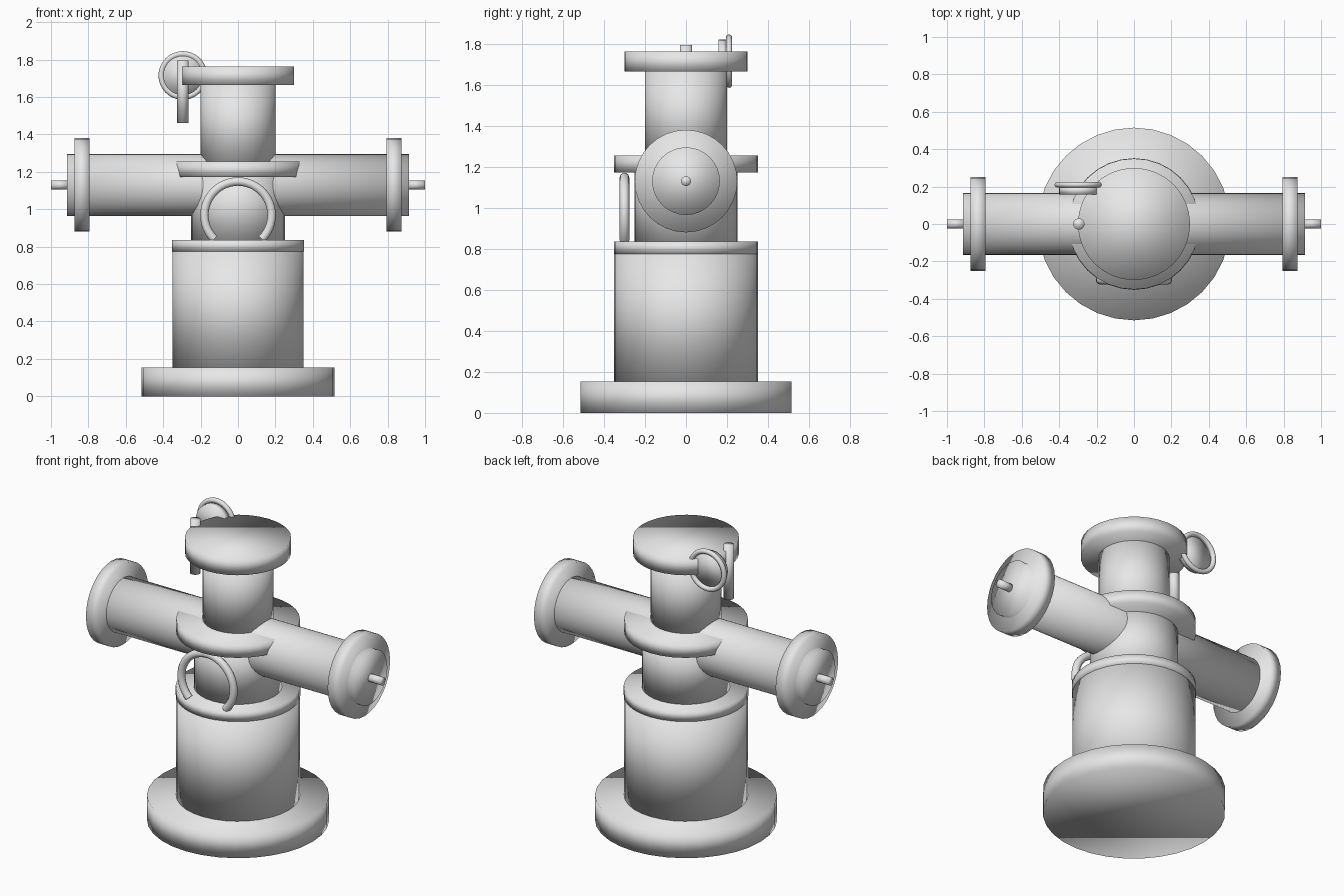
import bpy
import math

if "Cube" in bpy.data.objects:
    bpy.data.objects.remove(bpy.data.objects["Cube"], do_unlink=True)

GREY = (0.8, 0.8, 0.8, 1)
grey = bpy.data.materials.new("plain grey")
grey.use_nodes = True
grey.diffuse_color = GREY
grey.node_tree.nodes["Principled BSDF"].inputs["Base Color"].default_value = GREY


def finish(name):
    """Name, colour and smooth the newest object."""
    obj = bpy.context.object
    obj.name = name
    obj.data.materials.append(grey)
    bpy.ops.object.shade_smooth()


def cylinder(name, radius, start, end, axis="Z", centre=(0, 0)):
    """Cylinder from start to end on an axis; centre gives the other two coordinates."""
    middle, (a, b) = (start + end) / 2, centre
    location, rotation = {
        "X": ((middle, a, b), (0, math.pi / 2, 0)),
        "Y": ((a, middle, b), (math.pi / 2, 0, 0)),
        "Z": ((a, b, middle), (0, 0, 0)),
    }[axis]
    bpy.ops.mesh.primitive_cylinder_add(
        vertices=32, radius=radius, depth=abs(end - start),
        location=location, rotation=rotation)
    finish(name)


# Upright body, from the floor to the top flange
cylinder("base", 0.515, 0, 0.153)
cylinder("lower_column", 0.35, 0.15, 0.79)
cylinder("column_collar", 0.352, 0.775, 0.835)
cylinder("middle_column", 0.25, 0.82, 1.2)
cylinder("shoulder_disc", 0.35, 1.172, 1.254)
cylinder("neck", 0.2, 1.22, 1.68)
cylinder("top_flange", 0.3, 1.664, 1.762)

# Cross pipe with a flange and a pin at each end
AXIS = (0, 1.13)
cylinder("cross_pipe", 0.165, -0.915, 0.915, "X", AXIS)
for side, sign in (("left", 1), ("right", -1)):
    cylinder(side + "_pipe_flange", 0.25, sign * 0.793, sign * 0.874, "X", AXIS)
    cylinder(side + "_pin", 0.024, sign * 0.9, sign, "X", AXIS)

# Rod and wheel beside the top flange
WHEEL = (-0.295, 1.715)
cylinder("side_rod", 0.03, 1.462, 1.795, centre=(-0.295, 0))
cylinder("wheel_disc", 0.105, 0.158, 0.2, "Y", WHEEL)
bpy.ops.mesh.primitive_torus_add(
    major_radius=0.115, minor_radius=0.015, major_segments=48, minor_segments=12,
    location=(WHEEL[0], 0.21, WHEEL[1]), rotation=(math.pi / 2, 0, 0))
finish("wheel_rim")

# Open ring handle standing on the collar, three quarters of a circle
curve = bpy.data.curves.new("ring_handle", "CURVE")
curve.dimensions = "3D"
curve.bevel_depth = 0.0235
curve.bevel_resolution = 3
curve.use_fill_caps = True
spline = curve.splines.new("POLY")
STEPS = 36
spline.points.add(STEPS)
for i, point in enumerate(spline.points):
    angle = math.radians(-45 + 270 * i / STEPS)
    point.co = (0.18 * math.cos(angle), -0.3, 0.968 + 0.18 * math.sin(angle), 1)
handle = bpy.data.objects.new("ring_handle", curve)
bpy.context.collection.objects.link(handle)
bpy.ops.object.select_all(action="DESELECT")
handle.select_set(True)
bpy.context.view_layer.objects.active = handle
bpy.ops.object.convert(target="MESH")
finish("ring_handle")
